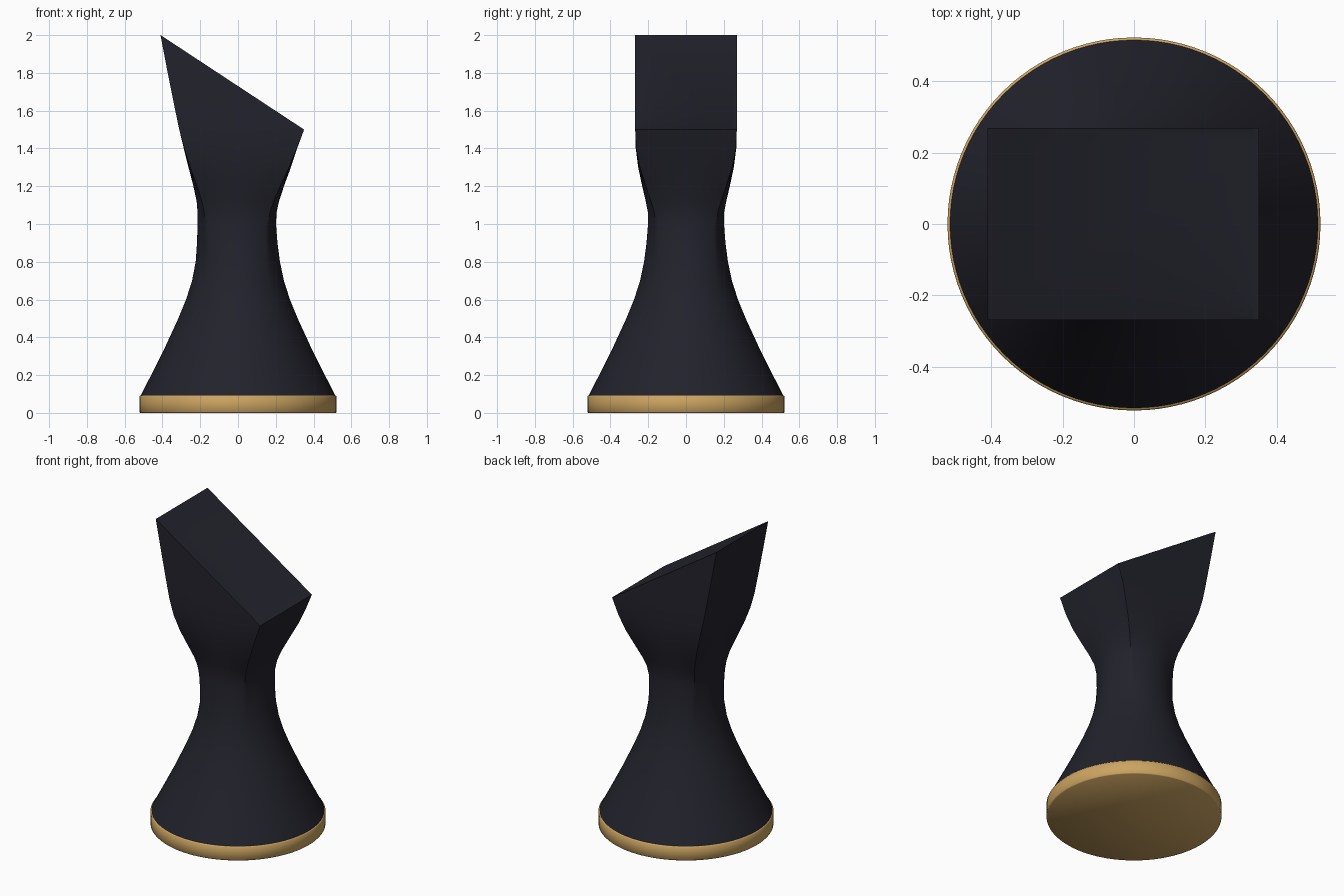
import bpy, bmesh, math
from mathutils import Vector

if "Cube" in bpy.data.objects:
    bpy.data.objects.remove(bpy.data.objects["Cube"])

SEGMENTS = 96


def material(name, rgb):
    m = bpy.data.materials.new(name)
    m.diffuse_color = (*rgb, 1)
    m.use_nodes = True
    m.node_tree.nodes["Principled BSDF"].inputs["Base Color"].default_value = m.diffuse_color
    return m


def finish(name, bm, mat, angle):
    bmesh.ops.recalc_face_normals(bm, faces=bm.faces[:])
    mesh = bpy.data.meshes.new(name)
    bm.to_mesh(mesh)
    bm.free()
    mesh.materials.append(mat)
    ob = bpy.data.objects.new(name, mesh)
    bpy.context.collection.objects.link(ob)
    bpy.ops.object.select_all(action='DESELECT')
    ob.select_set(True)
    bpy.context.view_layer.objects.active = ob
    bpy.ops.object.shade_smooth_by_angle(angle=math.radians(angle))
    return ob


def section(bm, z, left, right, half_y, square):
    """Ring blended between an ellipse (square=0) and a rectangle (square=1)."""
    ring = []
    for i in range(SEGMENTS):
        a = 2 * math.pi * i / SEGMENTS
        c, s = math.cos(a), math.sin(a)
        k = 1 + square * (1 / max(abs(c), abs(s)) - 1)
        x = (left + right) / 2 + (right - left) / 2 * c * k
        ring.append(bm.verts.new((x, half_y * s * k, z)))
    return ring


def loft(bm, sections):
    rings = [section(bm, *s) for s in sections]
    for lo, hi in zip(rings, rings[1:]):
        for i in range(SEGMENTS):
            j = (i + 1) % SEGMENTS
            bm.faces.new((lo[i], lo[j], hi[j], hi[i]))
    bm.faces.new(rings[0][::-1])
    bm.faces.new(rings[-1])


dark = material("dark navy", (0.016, 0.016, 0.025))
gold = material("gold", (0.60, 0.37, 0.12))

# Gold base disc with slightly softened rims
bm = bmesh.new()
loft(bm, [(z, -r, r, r, 0) for z, r in
          ((0, 0.517), (0.005, 0.522), (0.087, 0.522), (0.092, 0.517))])
finish("base_disc", bm, gold, 50)

# Body: round flared foot, slim neck, rectangular head
bm = bmesh.new()
loft(bm, [
    # z, left, right, half depth, squareness
    (0.09, -0.516, 0.516, 0.516, 0),
    (0.20, -0.460, 0.460, 0.460, 0),
    (0.35, -0.385, 0.385, 0.385, 0),
    (0.50, -0.316, 0.316, 0.316, 0),
    (0.60, -0.275, 0.275, 0.275, 0.01),
    (0.70, -0.243, 0.243, 0.243, 0.03),
    (0.80, -0.224, 0.222, 0.222, 0.08),
    (0.90, -0.217, 0.209, 0.209, 0.17),
    (1.00, -0.214, 0.201, 0.201, 0.30),
    (1.06, -0.214, 0.204, 0.201, 0.42),
    (1.12, -0.219, 0.217, 0.213, 0.55),
    (1.20, -0.236, 0.243, 0.232, 0.72),
    (1.30, -0.262, 0.280, 0.253, 0.88),
    (1.40, -0.287, 0.313, 0.266, 0.97),
    (1.50, -0.311, 0.350, 0.269, 1),
    (1.60, -0.332, 0.388, 0.269, 1),
    (1.80, -0.372, 0.460, 0.269, 1),
    (2.05, -0.420, 0.550, 0.269, 1),
])
# Slanted flat top
cut = bmesh.ops.bisect_plane(
    bm, geom=bm.verts[:] + bm.edges[:] + bm.faces[:],
    plane_co=Vector((-0.41, 0, 2.0)),
    plane_no=Vector((0.5, 0, 0.76)).normalized(), clear_outer=True)
rim = [e for e in cut["geom_cut"] if isinstance(e, bmesh.types.BMEdge)]
bmesh.ops.contextual_create(bm, geom=rim)
finish("body", bm, dark, 35)
